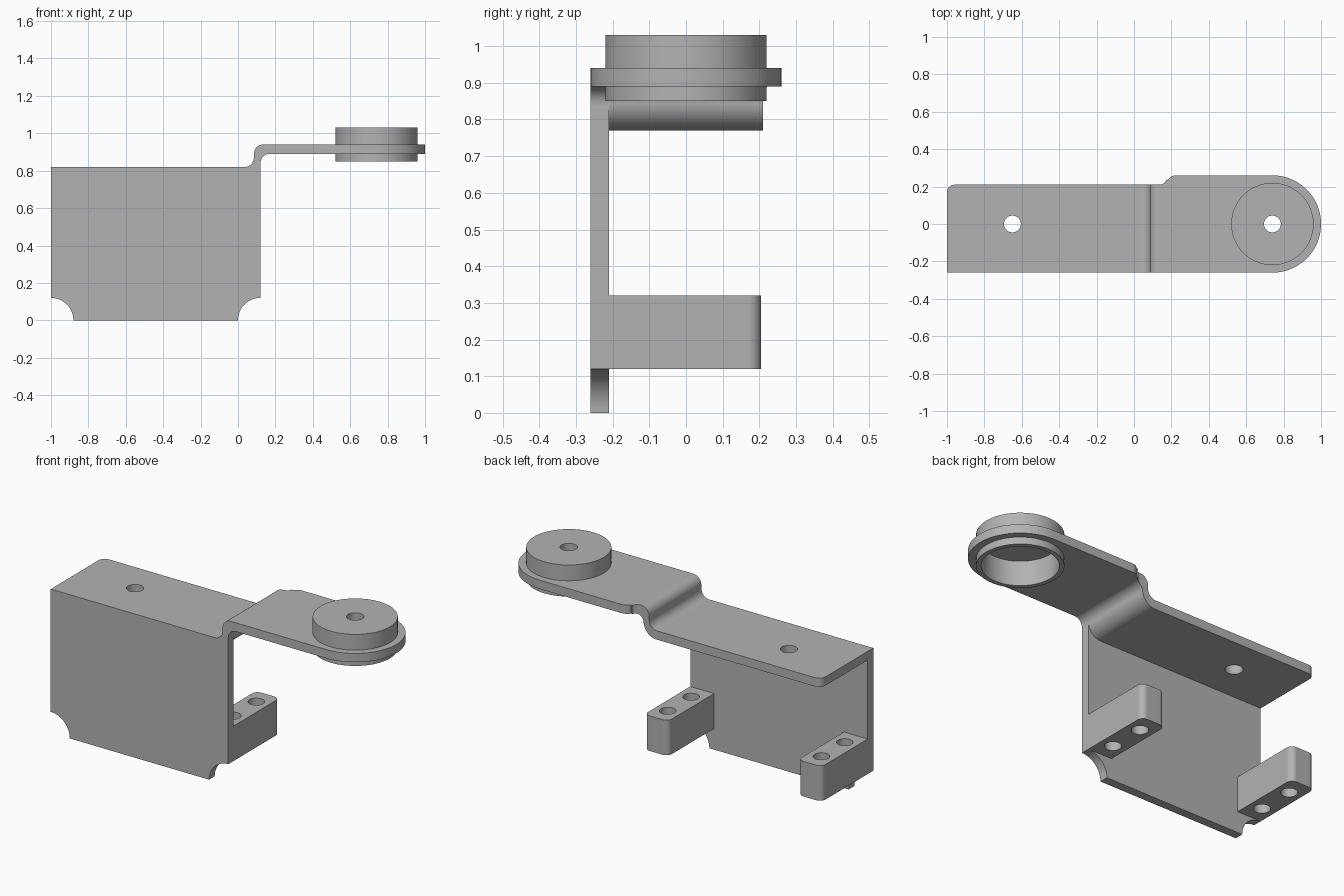
import bpy, bmesh
from math import sin, cos, pi, radians

cube = bpy.data.objects.get("Cube")
if cube:
    bpy.data.objects.remove(cube, do_unlink=True)

grey = bpy.data.materials.new("plain_grey")
grey.use_nodes = True
grey.diffuse_color = (0.45, 0.45, 0.45, 1)
grey.node_tree.nodes["Principled BSDF"].inputs["Base Color"].default_value = (0.45, 0.45, 0.45, 1)


def arc(cx, cy, r, start, end, steps=12):
    """Points along an arc, angles in degrees."""
    angles = [radians(start + (end - start) * i / steps) for i in range(steps + 1)]
    return [(cx + r * cos(a), cy + r * sin(a)) for a in angles]


def prism(name, outline, low, high, upright=False):
    """Extrude an outline along z, or along y when upright (outline in x, z)."""
    place = (lambda p, d: (p[0], d, p[1])) if upright else (lambda p, d: (p[0], p[1], d))
    bm = bmesh.new()
    face = bm.faces.new([bm.verts.new(place(p, low)) for p in outline])
    grown = bmesh.ops.extrude_face_region(bm, geom=[face])
    shift = (0, high - low, 0) if upright else (0, 0, high - low)
    bmesh.ops.translate(bm, vec=shift,
                        verts=[v for v in grown["geom"] if isinstance(v, bmesh.types.BMVert)])
    bmesh.ops.recalc_face_normals(bm, faces=bm.faces)
    mesh = bpy.data.meshes.new(name)
    bm.to_mesh(mesh)
    bm.free()
    mesh.materials.append(grey)
    obj = bpy.data.objects.new(name, mesh)
    bpy.context.collection.objects.link(obj)
    return obj


def combine(target, tool, operation):
    """Apply a boolean and throw the tool away."""
    mod = target.modifiers.new("combine", "BOOLEAN")
    mod.operation, mod.solver, mod.object = operation, "EXACT", tool
    bpy.context.view_layer.objects.active = target
    bpy.ops.object.modifier_apply(modifier=mod.name)
    bpy.data.objects.remove(tool, do_unlink=True)


def drill(target, x, y, r, low, high):
    combine(target, prism("drill", arc(x, y, r, 0, 352.5, 47), low, high), "DIFFERENCE")


def finish(obj):
    bpy.ops.object.select_all(action="DESELECT")
    obj.select_set(True)
    bpy.context.view_layer.objects.active = obj
    bpy.ops.object.shade_smooth_by_angle(angle=radians(30))
    mod = obj.modifiers.new("even_normals", "WEIGHTED_NORMAL")
    mod.keep_sharp = True


# Shelf: stepped sheet profile, trimmed by its plan outline
step = ([(-1, 0.77)] + arc(0.04, 0.85, 0.08, -90, 0)
        + arc(0.17, 0.84, 0.05, 180, 90) + [(1.1, 0.89), (1.1, 0.94)]
        + arc(0.135, 0.89, 0.05, 90, 180) + arc(0.035, 0.87, 0.05, 0, -90) + [(-1, 0.82)])
bracket = prism("bracket", step, -0.4, 0.4, True)
plan = ([(-1, -0.26)] + arc(0.74, 0, 0.26, -90, 90, 48)
        + arc(0.225, 0.21, 0.05, 90, 150) + arc(0.135, 0.25, 0.04, -15, -90)
        + arc(-0.96, 0.17, 0.04, 90, 180))
combine(bracket, prism("plan", plan, 0.5, 1.2), "INTERSECT")

# Front plate with scooped lower corners
plate = (arc(-1, 0, 0.12, 90, 0, 16) + arc(0.12, 0, 0.12, 180, 90, 16)
         + [(0.12, 0.84), (0.1, 0.86), (0.04, 0.8), (-1, 0.8)])
combine(bracket, prism("front_plate", plate, -0.26, -0.21, True), "UNION")

# Mounting blocks with rounded ends and two holes each
for left in (-1, -0.03):
    right = left + 0.15
    block = ([(left, -0.22), (right, -0.22)] + arc(right - 0.035, 0.17, 0.035, 0, 90)
             + arc(left + 0.035, 0.17, 0.035, 90, 180))
    combine(bracket, prism("block", block, 0.12, 0.32), "UNION")
    for y in (-0.11, 0.1):
        drill(bracket, left + 0.075, y, 0.043, 0.05, 0.4)

# Shelf screw hole and seat for the cap
drill(bracket, -0.65, 0, 0.045, 0.7, 0.9)
drill(bracket, 0.74, 0, 0.21, 0.8, 1)
finish(bracket)

# Round cap, hollow from below, with a centre hole
cap = prism("round_cap", arc(0.74, 0, 0.22, 0, 356.25, 95), 0.85, 1.03)
drill(cap, 0.74, 0, 0.195, 0.8, 0.99)
drill(cap, 0.74, 0, 0.045, 0.9, 1.1)
finish(cap)
